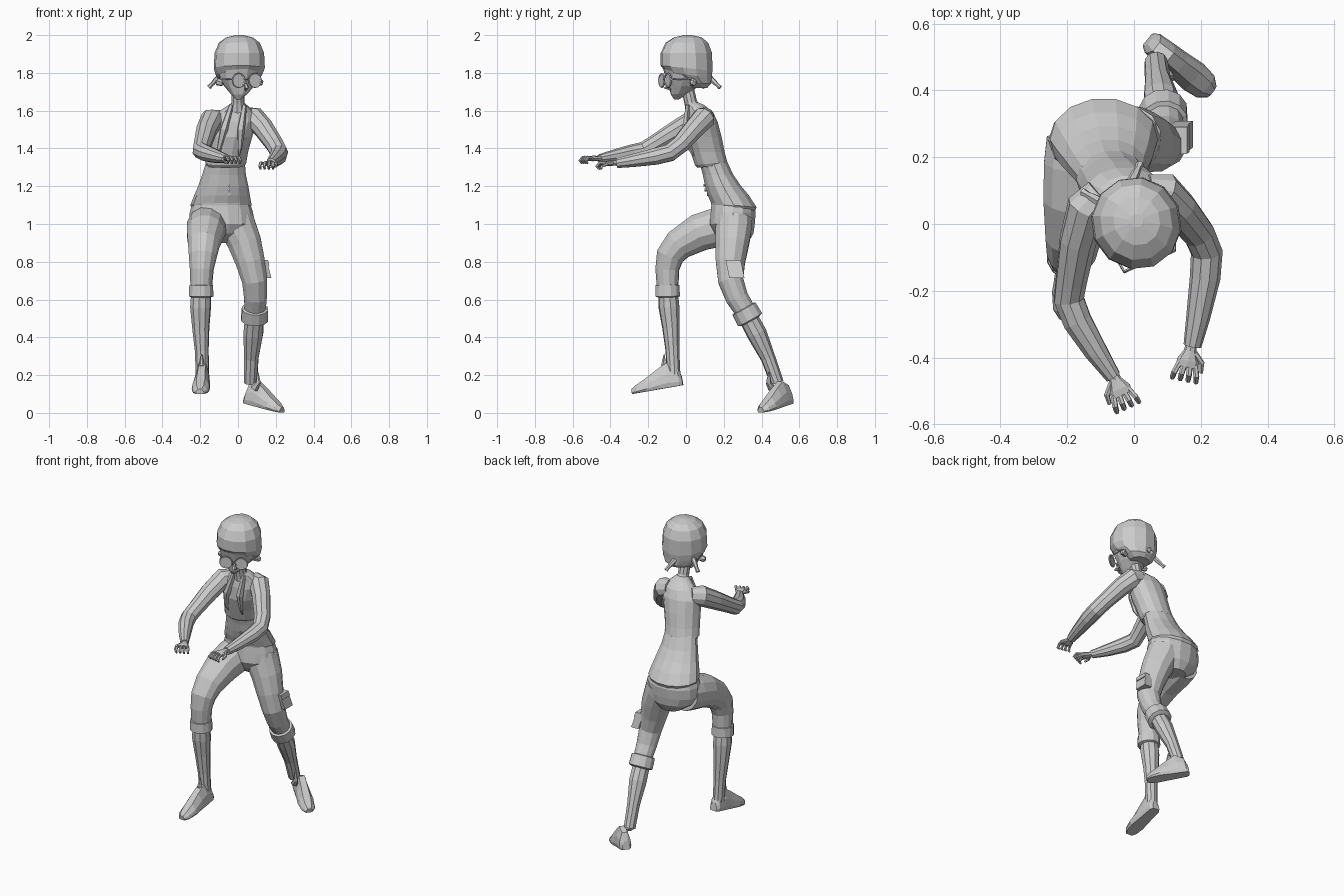
import bpy, bmesh
from math import sin, cos, pi, radians
from mathutils import Vector as V, Matrix


def loft(name, rings, closed=True):
    """Skin a list of equal-length point rings."""
    bm = bmesh.new()
    vs = [[bm.verts.new(p) for p in r] for r in rings]
    n = len(vs[0])
    for a, b in zip(vs, vs[1:]):
        for i in range(n):
            bm.faces.new((a[i], a[(i + 1) % n], b[(i + 1) % n], b[i]))
    if closed:
        bm.faces.new(vs[0])
        bm.faces.new(vs[-1])
    bmesh.ops.recalc_face_normals(bm, faces=bm.faces)
    me = bpy.data.meshes.new(name)
    bm.to_mesh(me)
    bm.free()
    ob = bpy.data.objects.new(name, me)
    bpy.context.collection.objects.link(ob)
    return ob


def tube(name, stations, n=10):
    """Round limb through (x, y, z, radius) stations."""
    pts = [V(s[:3]) for s in stations]
    rings, u, prev = [], None, None
    for i, p in enumerate(pts):
        t = (pts[min(i + 1, len(pts) - 1)] - pts[max(i - 1, 0)]).normalized()
        if u is None:
            u = t.orthogonal().normalized()
        else:
            u = prev.rotation_difference(t) @ u
        w, prev = t.cross(u), t
        rings.append([p + stations[i][3] * (u * cos(2 * pi * k / n) + w * sin(2 * pi * k / n))
                      for k in range(n)])
    return loft(name, rings)


def stack(name, sections, n=14, yaw=0, closed=True):
    """Horizontal ellipses (z, cx, cy, rx, ry, tilt)."""
    rot, rings = Matrix.Rotation(radians(yaw), 3, 'Z'), []
    for z, cx, cy, rx, ry, tilt in sections:
        ring = []
        for k in range(n):
            d = rot @ V((rx * cos(2 * pi * k / n), ry * sin(2 * pi * k / n), 0))
            ring.append(V((cx, cy, z)) + d + V((0, 0, tilt * d.y)))
        rings.append(ring)
    return loft(name, rings, closed)


def cuff(name, a, b, r):
    """Rolled trouser cuff between two points."""
    a, b = V(a), V(b)
    tube(name, [(*a.lerp(b, t), r * k) for t, k in ((0, .8), (.05, 1), (.9, 1.04), (1, .75))], 12)


def shoe(name, heel, toe, tongue):
    """Shoe from sole end points, with a tongue at the ankle."""
    heel, toe = V(heel), V(toe)
    d = toe - heel
    side = d.cross(V((0, 0, 1))).normalized()
    up = side.cross(d).normalized()
    rings = []
    for t, w, h in ((0, .024, .05), (.06, .036, .10), (.25, .04, .13), (.45, .043, .105),
                    (.7, .049, .068), (.9, .042, .042), (1, .022, .026)):
        c = heel + d * t
        rings.append([c + side * w * a + up * h * b for a, b in
                      ((-.85, 0), (-1, .2), (-.9, .55), (-.45, 1), (.45, 1), (.9, .55), (1, .2), (.85, 0))])
    loft(name, rings)
    f = V((d.x, d.y, 0)).normalized()
    p = V(tongue)
    tube(name + "_tongue", [(*p, .022), (*(p + f * .03 + V((0, 0, .03))), .014),
                            (*(p + f * .025 + V((0, 0, .085))), .004)], 6)


def hand(name, wrist, direction, thumb_side, size=1):
    """Palm, four curled fingers and a thumb."""
    w, d = V(wrist), V(direction).normalized()
    s = V((-d.y, d.x, 0)).normalized()
    z = V((0, 0, 1))
    rings = []
    for t, a, b in ((-.02, .016, .014), (.01, .019, .014), (.04, .034, .015), (.06, .032, .012)):
        rings.append([w + size * (d * t + s * a * cos(k * pi / 4) + z * b * sin(k * pi / 4)) for k in range(8)])
    loft(name + "_palm", rings)
    for i in range(4):
        o = (i - 1.5) / 1.5
        path = ((.05, .024, 0, .009), (.082, .034, .006, .009), (.098, .036, -.012, .008), (.085, .034, -.026, .006))
        tube(f"{name}_finger_{i}", [(*(w + size * (d * a + s * o * b + z * c)), r * size)
                                    for a, b, c, r in path], 6)
    q = s * thumb_side
    tube(name + "_thumb", [(*(w + size * (d * a + q * b + z * c)), r * size) for a, b, c, r in
                           ((.015, .015, 0, .010), (.04, .042, -.004, .009), (.068, .046, -.014, .006))], 6)


# torso: cropped jacket, shirt, hips
stack("jacket", [(1.305, -.065, .135, .098, .075, .1), (1.32, -.065, .133, .108, .088, .1),
                 (1.38, -.055, .115, .108, .092, 0), (1.46, -.04, .095, .115, .096, 0),
                 (1.54, -.025, .085, .125, .085, 0), (1.59, -.012, .078, .1, .068, 0),
                 (1.625, -.002, .05, .055, .048, .1), (1.64, 0, .035, .035, .032, .1)])
stack("shirt", [(1.08, -.09, .25, .152, .118, -.1), (1.1, -.09, .253, .162, .124, -.1),
                (1.15, -.085, .225, .148, .112, 0), (1.2, -.078, .197, .133, .098, 0),
                (1.26, -.074, .17, .116, .083, 0), (1.34, -.065, .14, .1, .075, 0)])
stack("hips", [(.9, -.085, .27, .07, .06, 0), (.95, -.085, .255, .145, .105, 0),
               (1.0, -.086, .245, .172, .122, 0), (1.06, -.088, .25, .168, .122, 0),
               (1.11, -.09, .245, .153, .113, 0)])
for i, (bx, by, bz) in enumerate(((-.048, .1, 1.205), (-.048, .107, 1.18), (-.045, .12, 1.155))):
    tube(f"shirt_button_{i}", [(bx, by - .008, bz, .007), (bx, by + .02, bz, .007)], 6)
# jacket lapels
for i, sx in enumerate((-1, 1)):
    tube(f"lapel_{i}", [(sx * .035 + .0, .01, 1.63, .012), (sx * .045 - .03, -.002, 1.5, .022),
                        (sx * .055 - .045, .02, 1.4, .012), (sx * .05 - .045, .04, 1.36, .004)], 5)
tube("neck", [(0, .04, 1.6, .045), (0, .025, 1.645, .034), (0, .005, 1.73, .034)])

# head, hair
stack("face", [(1.66, .002, -.05, .012, .014, 0), (1.69, .005, -.03, .045, .052, .1),
               (1.73, .006, -.012, .08, .08, 0), (1.77, .007, -.005, .106, .102, 0),
               (1.82, .007, 0, .12, .122, 0)], 12, 22)
stack("hair", [(1.72, .002, .055, .065, .055, 0), (1.75, .003, .045, .1, .085, -.1),
               (1.79, .006, .012, .125, .124, -.15), (1.825, .007, .003, .136, .139, -.1),
               (1.905, .007, .002, .131, .139, 0), (1.96, .007, .005, .108, .115, 0),
               (1.988, .008, .01, .07, .075, 0), (2.0, .008, .01, .02, .02, 0)], 12, 22)
for i, (a, b) in enumerate((((-.09, .06, 1.79), (-.152, .095, 1.725)), ((-.01, .12, 1.78), (.018, .18, 1.722)))):
    a, b = V(a), V(b)
    tube(f"pigtail_{i}", [(*a, .016), (*a.lerp(b, .5), .014), (*a.lerp(b, .8), .01), (*b, .013)], 6)
for i, (x, y) in enumerate(((.122, .035), (-.108, -.03))):
    tube(f"ear_{i}", [(x * .75, y, 1.745, .016), (x, y + .005, 1.752, .02), (x * 1.05, y + .01, 1.758, .008)], 6)
tube("nose", [(.04, -.09, 1.74, .008), (.047, -.108, 1.722, .012), (.04, -.08, 1.71, .006)], 5)

# round glasses
look = V((.42, -.9, 0)).normalized()
for i, (x, y, ex, ey) in enumerate(((.003, -.128, -.1, -.02), (.09, -.094, .12, .03))):
    c = V((x, y, 1.76))
    tube(f"glasses_lens_{i}", [(*(c - look * .002), .033), (*(c + look * .002), .033)], 16)
    bpy.ops.mesh.primitive_torus_add(location=c, rotation=look.to_track_quat('Z', 'Y').to_euler(),
                                     major_radius=.035, minor_radius=.005, major_segments=16, minor_segments=5)
    bpy.context.object.name = f"glasses_rim_{i}"
    s = -1 if i == 0 else 1
    tube(f"glasses_arm_{i}", [(x + s * .032, y + s * .015, 1.765, .004), (ex, ey, 1.77, .004)], 5)
tube("glasses_bridge", [(.033, -.118, 1.765, .004), (.06, -.107, 1.765, .004)], 5)

# arms and hands
tube("right_arm", [(-.1, .09, 1.555, .05), (-.14, .05, 1.55, .062), (-.168, -.05, 1.492, .056),
                   (-.188, -.17, 1.42, .048), (-.195, -.225, 1.388, .047), (-.17, -.29, 1.375, .045),
                   (-.115, -.38, 1.358, .036), (-.062, -.458, 1.345, .024)])
hand("right_hand", (-.06, -.458, 1.347), (.42, -.9, 0), -1)
tube("left_arm", [(.04, .1, 1.57, .05), (.085, .095, 1.56, .062), (.135, .045, 1.507, .056),
                  (.195, -.03, 1.42, .049), (.218, -.085, 1.377, .048), (.213, -.16, 1.358, .046),
                  (.192, -.28, 1.336, .036), (.175, -.365, 1.322, .027)])
hand("left_hand", (.17, -.37, 1.324), (-.2, -.97, -.08), 1)

# trouser legs
tube("right_trouser", [(-.16, .25, 1.0, .105), (-.165, .18, .985, .108), (-.172, .07, .955, .102),
                       (-.182, -.04, .89, .085), (-.187, -.085, .83, .075), (-.192, -.099, .76, .064),
                       (-.195, -.097, .65, .057)], 12)
tube("left_trouser", [(-.015, .255, 1.03, .1), (.0, .252, .98, .1), (.035, .245, .9, .092),
                      (.065, .235, .8, .08), (.088, .237, .7, .069), (.092, .27, .61, .062),
                      (.09, .32, .53, .056)], 12)
cuff("right_cuff", (-.195, -.098, .68), (-.195, -.097, .61), .065)
cuff("left_cuff", (.09, .305, .555), (.087, .343, .487), .071)
# thigh pocket with flap
for name, z0, z1, x in (("pocket", .715, .785, .15), ("pocket_flap", .78, .81, .156)):
    loft(name, [[V((x + o - (z - .76) * .25, y + (.76 - z) * .2, z)) for y, z in
                 ((.22, z0), (.30, z0), (.30, z1), (.22, z1))] for o in (-.035, .015)])

# shins and shoes
tube("right_shin", [(-.195, -.097, .66, .052), (-.198, -.09, .56, .056), (-.197, -.08, .45, .046),
                    (-.192, -.072, .33, .037), (-.188, -.065, .2, .036)])
tube("left_shin", [(.09, .305, .55, .05), (.081, .375, .42, .054), (.071, .435, .29, .039),
                   (.066, .482, .16, .036)])
shoe("right_shoe", (-.183, -.015, .147), (-.202, -.285, .1), (-.19, -.09, .225))
shoe("left_shoe", (.04, .553, .052), (.232, .397, .002), (.085, .455, .13))
